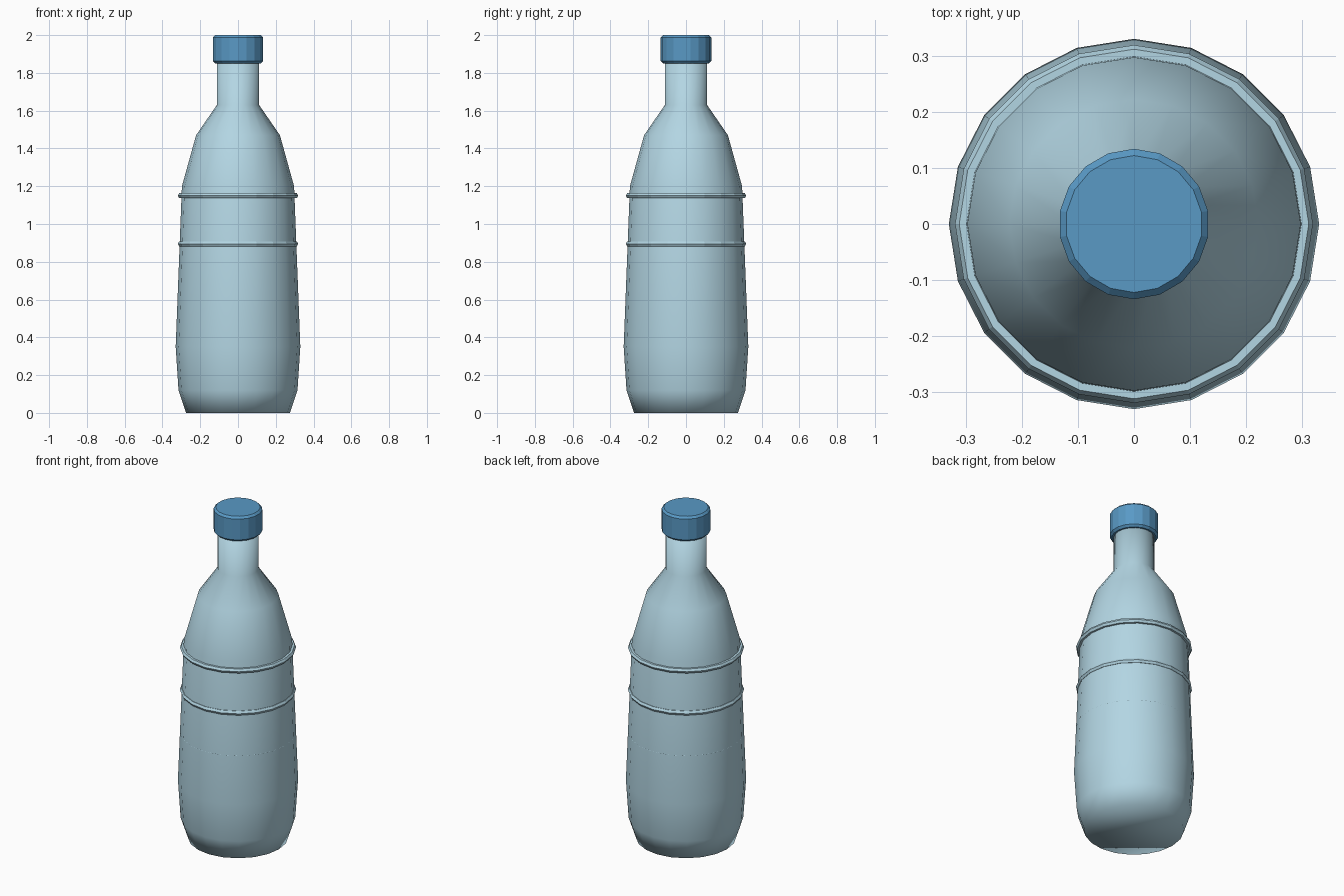
import bpy, bmesh
from math import sin, cos, pi

if "Cube" in bpy.data.objects:
    bpy.data.objects.remove(bpy.data.objects["Cube"])


def material(name, color):
    m = bpy.data.materials.new(name)
    m.diffuse_color = (*color, 1)
    m.use_nodes = True
    m.node_tree.nodes["Principled BSDF"].inputs["Base Color"].default_value = m.diffuse_color
    return m


def lathe(name, profile, sides, mat, start=0.0, closed=False, smooth=False):
    """Revolve (radius, z) points around z; cap the ends unless the profile is closed."""
    bm = bmesh.new()
    rows = [[bm.verts.new((r * cos(start + 2 * pi * i / sides),
                           r * sin(start + 2 * pi * i / sides), z))
             for i in range(sides)] for r, z in profile]
    pairs = list(zip(rows, rows[1:]))
    if closed:
        pairs.append((rows[-1], rows[0]))
    else:
        bm.faces.new(rows[0][::-1])
        bm.faces.new(rows[-1])
    for a, b in pairs:
        for i in range(sides):
            j = (i + 1) % sides
            bm.faces.new((a[i], a[j], b[j], b[i]))
    bmesh.ops.recalc_face_normals(bm, faces=bm.faces)
    for f in bm.faces:
        f.smooth = smooth
    mesh = bpy.data.meshes.new(name)
    bm.to_mesh(mesh)
    bm.free()
    mesh.materials.append(mat)
    obj = bpy.data.objects.new(name, mesh)
    bpy.context.collection.objects.link(obj)
    return obj


plastic = material("clear_blue", (0.45, 0.67, 0.77))
cap_blue = material("cap_blue", (0.10, 0.32, 0.56))

# Bottle body, shoulder and neck
lathe("bottle_body",
      [(0.275, 0), (0.315, 0.12), (0.33, 0.35), (0.297, 1.20),
       (0.222, 1.47), (0.112, 1.63), (0.112, 1.88)],
      20, plastic, smooth=True)

# Grip rings: thin six-sided tori, the lowest barely breaks the surface
for n, z in enumerate((0.64, 0.895, 1.15)):
    section = [(0.304 + 0.015 * cos(k * pi / 3), z + 0.015 * sin(k * pi / 3))
               for k in range(6)]
    lathe(f"grip_ring_{n + 1}", section, 20, plastic, closed=True)

# Screw cap with chamfered rims
lathe("screw_cap",
      [(0.122, 1.85), (0.134, 1.862), (0.134, 1.988), (0.122, 2.0)],
      18, cap_blue, start=pi / 2)
